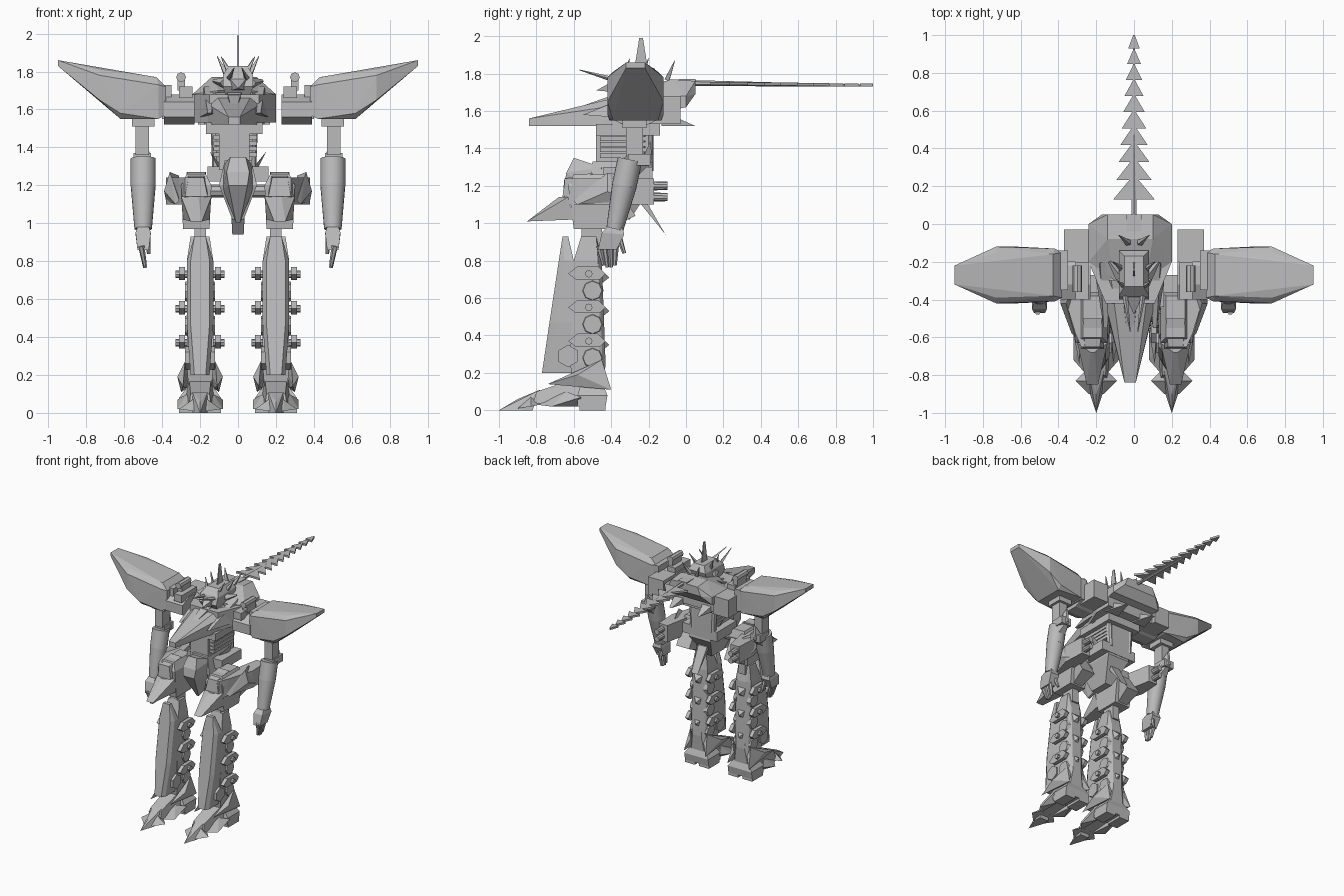
import bpy, bmesh
from mathutils import Vector

cube = bpy.data.objects.get("Cube")
if cube:
    bpy.data.objects.remove(cube, do_unlink=True)

GREY = (0.5, 0.5, 0.5, 1)
metal = bpy.data.materials.new("plain_grey")
metal.use_nodes = True
metal.diffuse_color = GREY
metal.node_tree.nodes["Principled BSDF"].inputs["Base Color"].default_value = GREY

# Centre lines that many parts share
LEG, BODY, HEAD, WING, SHOULDER, FOREARM = .2, -.02, 0, -.27, .3, .5
BOTH = (-1, 1)


def finish(name, bm, mirror, smooth=False):
    bmesh.ops.recalc_face_normals(bm, faces=bm.faces[:])
    mesh = bpy.data.meshes.new(name)
    bm.to_mesh(mesh)
    bm.free()
    mesh.materials.append(metal)
    obj = bpy.data.objects.new(name, mesh)
    bpy.context.collection.objects.link(obj)
    if mirror:
        obj.modifiers.new("both_sides", "MIRROR")
    if smooth:
        for face in mesh.polygons:
            face.use_smooth = len(face.vertices) == 4


def hull(name, points, mirror=True):
    """Flat-faced solid stretched over a few corner points."""
    bm = bmesh.new()
    corners = [bm.verts.new(point) for point in points]
    result = bmesh.ops.convex_hull(bm, input=corners)
    inner = [v for v in result["geom_interior"] if isinstance(v, bmesh.types.BMVert)]
    bmesh.ops.delete(bm, geom=inner, context="VERTS")
    bmesh.ops.dissolve_limit(bm, angle_limit=0.02, verts=bm.verts[:], edges=bm.edges[:])
    finish(name, bm, mirror)


def wedge(name, middle, rows, axis=0, mirror=True):
    """Symmetric solid: each row is a half width and the two other coordinates."""
    points = []
    for half, first, second in rows:
        for side in BOTH:
            point = [first, second]
            point.insert(axis, middle + side * half)
            points.append(point)
    hull(name, points, mirror)


def flank(name, rows):
    """The same solid on the inside and outside of each leg."""
    for side in BOTH:
        hull(name, [(LEG + side * offset, y, z) for offset, y, z in rows])


def box(name, x, y, z, mirror=True):
    hull(name, [(a, b, c) for a in x for b in y for c in z], mirror)


def rod(name, start, end, r0, r1, sides=8, mirror=True, smooth=False):
    start, end = Vector(start), Vector(end)
    bm = bmesh.new()
    bmesh.ops.create_cone(bm, cap_ends=True, segments=sides, radius1=r0,
                          radius2=r1, depth=(end - start).length)
    turn = (end - start).to_track_quat("Z", "Y").to_matrix()
    for v in bm.verts:
        v.co = turn @ v.co + (start + end) / 2
    finish(name, bm, mirror, smooth)


# Shoulder wings and joints: each wing row is half depth, x, z
wedge("shoulder_wing", WING, [
    (.12, .38, 1.57), (.12, .38, 1.72), (.14, .42, 1.55), (.14, .42, 1.73), (.11, .43, 1.77),
    (.12, .62, 1.55), (.15, .62, 1.58), (.15, .73, 1.65), (.15, .73, 1.78), (.12, .73, 1.81),
    (.05, .95, 1.83), (.05, .95, 1.86)], axis=1)
hull("wing_edge_blade", [(.7, -.4, 1.63), (.7, -.4, 1.75), (.9, -.33, 1.8), (.72, -.37, 1.65)])
wedge("shoulder_drum", WING, [(half, x, z) for x in (.23, .39) for half, z in (
    (.05, 1.52), (.13, 1.56), (.13, 1.64), (.05, 1.68))], axis=1)
box("shoulder_block", x=(.23, .37), y=(-.2, -.03), z=(1.53, 1.68))
box("shoulder_plate", x=(.35, .4), y=(-.35, -.14), z=(1.55, 1.73))
box("shoulder_top_box", x=(.24, .31), y=(-.4, -.2), z=(1.66, 1.72))
box("shoulder_vent_stem", x=(.28, .32), y=(-.34, -.22), z=(1.7, 1.76))
rod("shoulder_vent", (SHOULDER, -.36, 1.77), (SHOULDER, -.22, 1.77), .026, .026)

# Arms
box("upper_arm_cap", x=(.44, .56), y=(-.34, -.21), z=(1.51, 1.58))
box("upper_arm", x=(.47, .54), y=(-.32, -.23), z=(1.36, 1.52))
box("elbow_box", x=(.46, .55), y=(-.31, -.19), z=(1.31, 1.37))
rod("forearm_upper", (FOREARM, -.3, 1.34), (FOREARM, -.33, 1.2), .066, .066, 20, smooth=True)
rod("forearm_lower", (FOREARM, -.33, 1.2), (FOREARM, -.38, .97), .066, .046, 20, smooth=True)
wedge("elbow_guard", FOREARM, [(.01, -.19, 1.44), (.05, -.24, 1.33), (.03, -.25, 1.26),
                               (.01, -.18, 1.33)])
wedge("palm", FOREARM, [(.03, -.42, .98), (.03, -.34, .98), (.04, -.45, .95), (.04, -.33, .94),
                        (.03, -.47, .86), (.03, -.37, .86)])
for i in range(4):
    spread = i - 1.5
    rod("finger", (.51, -.42 + spread * .03, .88),
        (.49, -.41 + spread * .02, .76 + .01 * abs(spread)), .017, .01, 6)
rod("thumb", (.48, -.36, .93), (.47, -.33, .84), .018, .01, 6)

# Chest and nose, offset slightly like the waist
wedge("chest", BODY, [(half, y, z) for z in (1.53, 1.68) for half, y in (
    (.22, -.06), (.22, -.2), (.13, -.42))], mirror=False)
wedge("back_hump", BODY, [
    (.22, -.2, 1.58), (.22, -.2, 1.68), (.22, 0, 1.62), (.22, 0, 1.68), (.15, .05, 1.69),
    (.12, .05, 1.76), (.12, -.08, 1.77), (.08, -.3, 1.7)], mirror=False)
wedge("nose", BODY, [
    (.03, -.84, 1.52), (.03, -.84, 1.56), (.06, -.66, 1.52), (.05, -.66, 1.58), (.12, -.48, 1.52),
    (.09, -.48, 1.62), (.16, -.3, 1.52), (.16, -.3, 1.64), (.1, -.3, 1.69)], mirror=False)
wedge("nose_spine", BODY, [(.01, -.66, 1.59), (.04, -.35, 1.7), (.05, -.35, 1.6)], mirror=False)
box("lower_chest", x=(-.17, .13), y=(-.48, -.14), z=(1.47, 1.53), mirror=False)
for side in BOTH:
    mid = BODY + side * .13
    wedge("back_fin", mid, [(.06, -.13, 1.6), (.06, -.13, 1.52), (.01, .05, 1.52)], mirror=False)
    wedge("collar_wing", mid, [(.01, -.55, 1.58), (.03, -.2, 1.72), (.05, -.3, 1.56)], mirror=False)
    rod("waist_piston", (mid - side * .03, -.2, 1.5), (mid - side * .04, -.2, 1.28), .025, .025,
        mirror=False)
for i in range(4):
    z = 1.35 + i * .03
    box("waist_rib", x=(-.13, .1), y=(-.46, -.2), z=(z, z + .024), mirror=False)
box("waist_core", x=(-.1, .06), y=(-.48, -.18), z=(1.28, 1.48), mirror=False)

# Head with crest and horns
wedge("head", HEAD, [(.06, -.36, 1.66), (.06, -.2, 1.66), (.08, -.4, 1.72), (.08, -.16, 1.72),
                     (.08, -.38, 1.78), (.08, -.14, 1.78), (.05, -.33, 1.83), (.05, -.17, 1.83)],
      mirror=False)
wedge("face_beak", HEAD, [(.05, -.37, 1.77), (.04, -.37, 1.7), (0, -.48, 1.71)], mirror=False)
wedge("crest_blade", HEAD, [(.004, -.28, 1.8), (.004, -.25, 1.99), (.004, -.23, 1.99),
                            (.004, -.2, 1.8)], mirror=False)
for x, y, z in ((.05, -.3, 1.88), (.07, -.2, 1.88), (.04, -.06, 1.87)):
    rod("head_horn", (x - .01, y - .04, z - .1), (x + .04, y, z), .018, .002, 4)
rod("brow_spike", (.05, -.36, 1.76), (.02, -.57, 1.82), .016, .002, 4)
rod("cheek_fin", (.07, -.28, 1.74), (.13, -.2, 1.75), .03, .008, 4)

# Barbed tail
rod("tail_rod", (0, 0, 1.75), (0, .98, 1.735), .016, .005, 6, mirror=False)
box("tail_mount", x=(-.04, .04), y=(-.04, .05), z=(1.72, 1.77), mirror=False)
for i in range(10):
    along = i / 9
    base = .13 + .8 * along ** .93
    wide = .11 - .08 * along ** .7
    for drop in BOTH:
        z = 1.748 - .01 * along
    wedge("tail_barb", HEAD, [(half, y, z + lift * .008) for lift in BOTH for half, y in (
        (wide, base), (.004, base + wide * .7 + .05))], mirror=False)

# Pelvis, reaching forward to a peaked plate and back to a spike
wedge("pelvis_keel", HEAD, [(.03, -.46, 1.02), (.03, -.3, 1.02), (.1, -.52, 1.2), (.1, -.18, 1.2),
                            (.07, -.5, 1.33), (.07, -.2, 1.33)], mirror=False)
box("pelvis_bar", x=(-.16, .16), y=(-.44, -.18), z=(1.22, 1.3), mirror=False)
wedge("groin_plate", HEAD, [(.04, -.6, 1.35), (.06, -.64, 1.27), (.08, -.45, 1.3), (.05, -.65, 1.2),
                            (.08, -.5, 1.18), (.01, -.53, 1), (.01, -.46, 1.02)], mirror=False)
hull("pelvis_fin", [(.07, -.4, 1.28), (.1, -.25, 1.28), (.15, -.3, 1.38), (.07, -.28, 1.22)])
wedge("rear_spike", HEAD, [(.04, -.28, 1.15), (.04, -.22, 1.13), (.03, -.11, .94)], mirror=False)
rod("hip_axle", (0, -.42, 1.17), (.3, -.42, 1.17), .035, .035)

# Hips, skirts and side pods
HIP = LEG + .02
wedge("hip", HIP, [(.07, -.6, .97), (.07, -.4, .97), (.08, -.63, 1.2), (.08, -.36, 1.2),
                   (.05, -.6, 1.26), (.05, -.38, 1.26)])
wedge("hip_crown", HIP, [(.06, -.66, 1.14), (.04, -.65, 1.24), (.05, -.5, 1.27), (.01, -.5, 1.1)])
wedge("front_skirt", HIP, [(.08, -.63, 1.14), (.03, -.85, 1.01), (.07, -.6, 1.02), (.01, -.68, 1.14)])
hull("side_pod", [(x + side * .04, y, z) for side in BOTH for z in (1.1, 1.24)
                  for x, y in ((.24, -.65), (.27, -.58), (.34, -.35), (.33, -.17))])
hull("pod_fin", [(.31, -.6, 1.12), (.33, -.58, 1.1), (.39, -.42, 1.17), (.36, -.42, 1.27),
                 (.31, -.3, 1.25), (.38, -.3, 1.12)])
for z in (1.14, 1.2):
    rod("pod_nozzle", (.34, -.3, z), (.34, -.1, z), .028, .022, 10)
wedge("rear_skirt", HIP, [(.06, -.38, 1.22), (.06, -.27, 1.04), (.04, -.4, .98)])
box("thigh", x=(.17, .23), y=(-.56, -.45), z=(.86, 1))

# Legs
wedge("leg_column", LEG, [(.06, -.6, .12), (.06, -.44, .12), (.07, -.62, .25), (.07, -.46, .25),
                          (.04, -.43, .25), (.07, -.6, .8), (.07, -.47, .8), (.04, -.45, .8),
                          (.05, -.56, .93), (.05, -.48, .93)])
wedge("shin_plate", LEG, [(.03, -.77, .2), (.05, -.74, .2), (.05, -.6, .2), (.05, -.73, .47),
                          (.07, -.7, .47), (.07, -.6, .47), (.05, -.68, .8), (.07, -.65, .8),
                          (.07, -.6, .8), (.03, -.66, .93), (.03, -.63, .93)])
for z in (.73, .55, .37):
    for side in BOTH:
        inner, rim, outer = (LEG + side * d for d in (.05, .08, .13))
        rod("leg_stud_axle", (inner, -.52, z), (outer, -.52, z), .02, .02)
        rod("leg_disc", (inner, -.5, z - .09), (rim, -.5, z - .09), .06, .05)
    flank("leg_stud", [(d, y, z + h) for d in (.08, .11) for y, h in (
        (-.63, 0), (-.58, .04), (-.47, .04), (-.43, 0), (-.46, -.03), (-.59, -.03))])
    wedge("calf_spike", LEG, [(.05, -.46, z + .03), (.03, -.46, z - .06), (0, -.41, z - .02)])
rod("shin_badge", (.12, -.63, .29), (.28, -.63, .29), .06, .06, 6)

# Ankles and feet
flank("ankle_guard", [(.08, -.45, .27), (.06, -.43, .2), (.1, -.4, .11), (.07, -.5, .13),
                      (.09, -.74, .14), (.12, -.58, .19)])
flank("toe_side", [(.07, -.64, .1), (.12, -.56, .07), (.12, -.72, .02), (.05, -.8, .03),
                   (.06, -.58, .02)])
flank("heel_foot", [(d, y, z) for d in (.02, .11) for y in (-.57, -.43) for z in (0, .05)])
wedge("heel", LEG, [(.11, -.58, .02), (.11, -.43, .02), (.11, -.58, .08), (.11, -.42, .08),
                    (.06, -.56, .15), (.06, -.45, .15)])
wedge("instep", LEG, [(.06, -.5, .2), (.05, -.8, .1), (.06, -.82, .03), (.08, -.52, .08)])
wedge("toe_point", LEG, [(0, -1, 0), (.04, -.88, 0), (.04, -.78, .11), (.04, -.82, 0), (0, -.9, .06)])
wedge("toe_barb", LEG, [(.11, -.83, .02), (.04, -.9, .01), (.06, -.78, .03), (.04, -.83, .07)])
